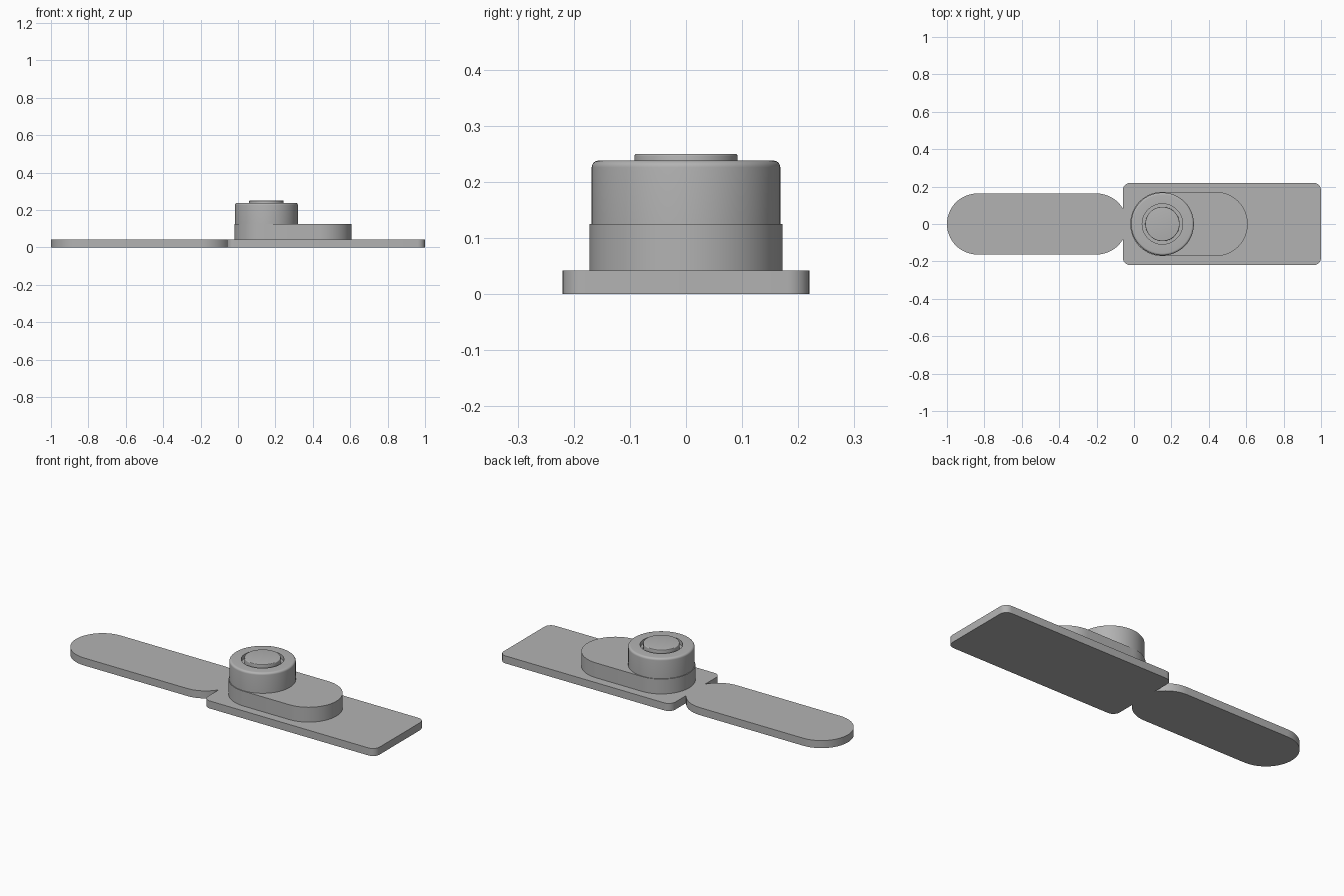
import bpy, bmesh
from math import sin, cos, radians, acos, degrees

cube = bpy.data.objects.get("Cube")
if cube:
    bpy.data.objects.remove(cube)

grey = bpy.data.materials.new("plain_grey")
grey.use_nodes = True
colour = (0.45, 0.45, 0.45, 1)
grey.diffuse_color = colour
grey.node_tree.nodes["Principled BSDF"].inputs["Base Color"].default_value = colour


def arc(cx, cy, r, start, end, steps):
    """Points along an arc, angles in degrees."""
    angles = [radians(start + (end - start) * i / steps) for i in range(steps + 1)]
    return [(cx + r * cos(a), cy + r * sin(a)) for a in angles]


def finish(name, bm):
    bmesh.ops.remove_doubles(bm, verts=bm.verts, dist=1e-5)
    bmesh.ops.recalc_face_normals(bm, faces=bm.faces)
    mesh = bpy.data.meshes.new(name)
    bm.to_mesh(mesh)
    bm.free()
    mesh.materials.append(grey)
    obj = bpy.data.objects.new(name, mesh)
    bpy.context.collection.objects.link(obj)
    bpy.ops.object.select_all(action='DESELECT')
    obj.select_set(True)
    bpy.context.view_layer.objects.active = obj
    bpy.ops.object.shade_smooth_by_angle(angle=radians(30))
    return obj


def extrude(name, outline, z0, z1):
    bm = bmesh.new()
    face = bm.faces.new([bm.verts.new((x, y, z0)) for x, y in outline])
    top = bmesh.ops.extrude_face_region(bm, geom=[face], use_keep_orig=True)
    for v in top["geom"]:
        if isinstance(v, bmesh.types.BMVert):
            v.co.z = z1
    return finish(name, bm)


def lathe(name, profile, cx, steps=96):
    bm = bmesh.new()
    verts = [bm.verts.new((r, 0, z)) for r, z in profile]
    edges = [bm.edges.new(pair) for pair in zip(verts, verts[1:])]
    bmesh.ops.spin(bm, geom=verts + edges, cent=(0, 0, 0), axis=(0, 0, 1),
                   angle=radians(360), steps=steps)
    bmesh.ops.translate(bm, verts=bm.verts, vec=(cx, 0, 0))
    return finish(name, bm)


# Base: rounded plate merging into the round-ended tongue at its neck
plate_l, plate_r, half_w, corner = -0.06, 1.0, 0.22, 0.04
tongue_r, tongue_a, tongue_b = 0.163, -0.837, -0.2
neck = degrees(acos((plate_l - tongue_b) / tongue_r))
px0, px1, py = plate_l + corner, plate_r - corner, half_w - corner
base = (arc(px1, -py, corner, -90, 0, 8)
        + arc(px1, py, corner, 0, 90, 8)
        + arc(px0, py, corner, 90, 180, 8)
        + arc(tongue_b, 0, tongue_r, neck, 90, 16)
        + arc(tongue_a, 0, tongue_r, 90, 270, 48)
        + arc(tongue_b, 0, tongue_r, 270, 360 - neck, 16)
        + arc(px0, -py, corner, 180, 270, 8))
extrude("base_plate_and_tongue", base, 0, 0.042)

# Raised round-ended step on the plate
hub = 0.152
step_r = 0.172
extrude("raised_step", arc(hub, 0, step_r, 90, 270, 48)
        + arc(0.436, 0, step_r, -90, 90, 48), 0.042, 0.125)

# Round housing with a softened rim and a shallow well for the button
lathe("round_housing", [(0, 0.125), (0.168, 0.125)]
      + arc(0.156, 0.226, 0.012, 0, 90, 6)
      + [(0.108, 0.238), (0.108, 0.215), (0, 0.215)], hub)

# Button standing in the well
lathe("button", [(0, 0.215), (0.092, 0.215)]
      + arc(0.088, 0.246, 0.004, 0, 90, 4) + [(0, 0.25)], hub)
